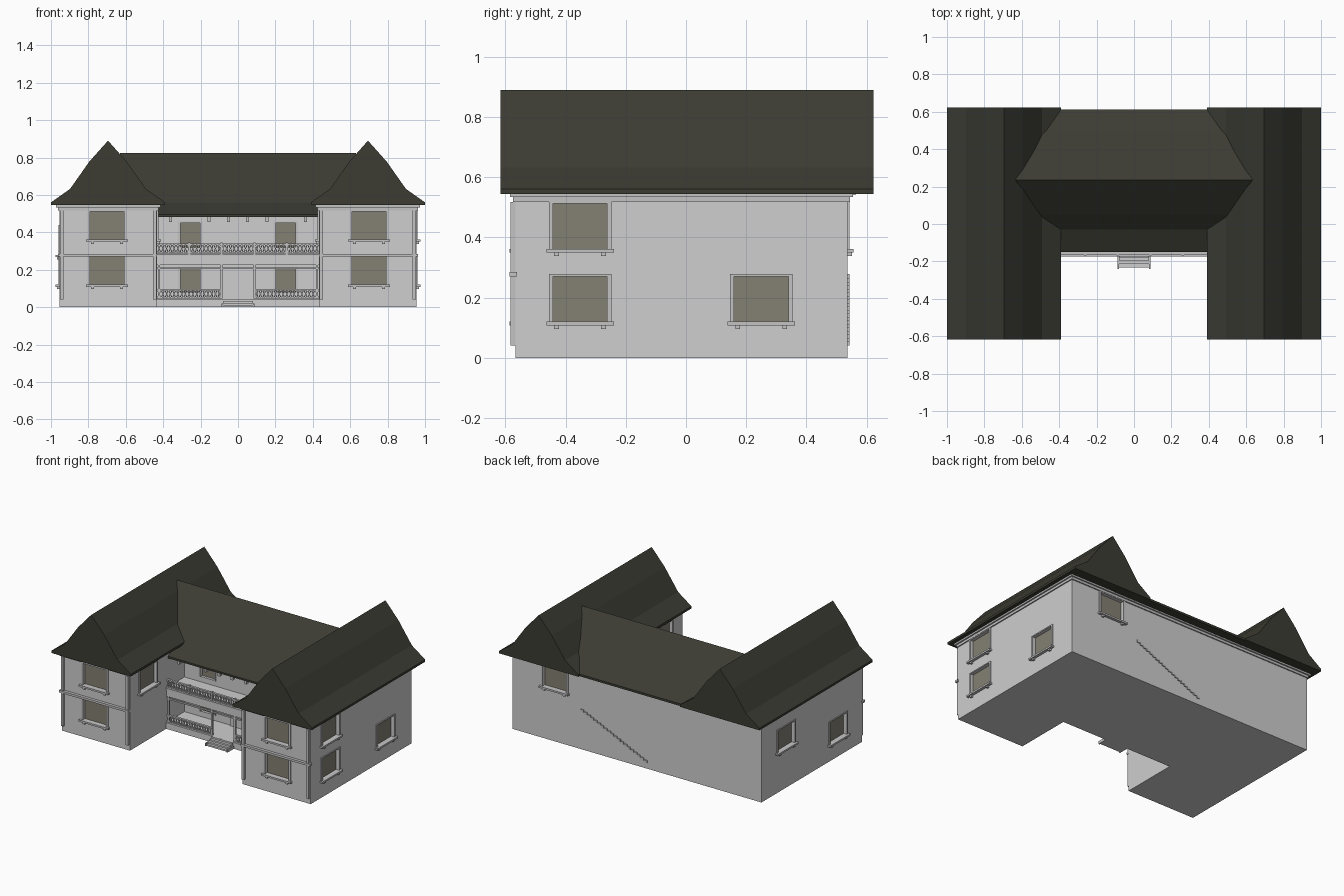
import bpy, bmesh, math
from mathutils import Matrix, Vector

if "Cube" in bpy.data.objects:
    bpy.data.objects.remove(bpy.data.objects["Cube"])


def mat(name, c):
    m = bpy.data.materials.new(name)
    m.diffuse_color = (*c, 1)
    m.use_nodes = True
    m.node_tree.nodes["Principled BSDF"].inputs["Base Color"].default_value = m.diffuse_color
    return m


WALL = mat("pale wall", (0.62, 0.62, 0.62))
TRIM = mat("grey trim", (0.55, 0.55, 0.55))
ROOF = mat("dark olive roof", (0.045, 0.045, 0.034))
GLASS = mat("window glass", (0.23, 0.215, 0.17))

parts = {}


def box(part, m, x0, x1, y0, y1, z0, z1, frame=Matrix()):
    """Add a box to the named part."""
    bm = parts.setdefault(part, (bmesh.new(), m))[0]
    t = frame @ Matrix.Translation(((x0 + x1) / 2, (y0 + y1) / 2, (z0 + z1) / 2))
    bmesh.ops.create_cube(bm, size=1, matrix=t @ Matrix.Diagonal((x1 - x0, y1 - y0, z1 - z0, 1)))


def make(name, bm, m):
    bmesh.ops.recalc_face_normals(bm, faces=bm.faces)
    me = bpy.data.meshes.new(name)
    bm.to_mesh(me)
    bm.free()
    me.materials.append(m)
    ob = bpy.data.objects.new(name, me)
    bpy.context.collection.objects.link(ob)
    return ob


def extrude(name, pts, d, m):
    """Closed outline of 3D points pushed along d."""
    bm = bmesh.new()
    f = bm.faces.new([bm.verts.new(p) for p in pts])
    r = bmesh.ops.extrude_face_region(bm, geom=[f])
    bmesh.ops.translate(bm, vec=d, verts=[v for v in r["geom"] if isinstance(v, bmesh.types.BMVert)])
    return make(name, bm, m)


def window(x, y, zc, turn, w=0.18, h=0.15, sill=True):
    """Recessed window with frame, sill and brackets; local -y faces outward."""
    f = Matrix.Translation((x, y, zc)) @ Matrix.Rotation(math.radians(turn), 4, 'Z')
    a, b = w / 2, h / 2
    box("window_cutter", WALL, -a, a, -0.05, 0.022, -b, b, f)
    box("window_glass", GLASS, -a, a, 0.018, 0.024, -b, b, f)
    for s in (-1, 1):
        x0, x1 = sorted((s * a, s * (a + 0.014)))
        box("window_frames", TRIM, x0, x1, -0.006, 0.004, -b, b + 0.008, f)
    box("window_frames", TRIM, -a - 0.014, a + 0.014, -0.006, 0.004, b, b + 0.008, f)
    if sill:
        box("window_sills", TRIM, -a - 0.022, a + 0.022, -0.02, 0.004, -b - 0.012, -b, f)
        for s in (-1, 1):
            cx = s * (a - 0.012)
            box("sill_brackets", TRIM, cx - 0.008, cx + 0.008, -0.014, 0.002, -b - 0.024, -b - 0.012, f)


# House body: U-shaped footprint
XO, XI, YF, YB, YM = 0.955, 0.432, -0.567, 0.537, 0.03
foot = [(-XO, YF), (-XI, YF), (-XI, YM), (XI, YM), (XI, YF), (XO, YF), (XO, YB), (-XO, YB)]
body = extrude("house_walls", [(x, y, 0) for x, y in foot], Vector((0, 0, 0.55)), WALL)

# Windows
for s in (-1, 1):
    for z in (0.195, 0.437):
        window(s * 0.7, YF, z, 0)
        window(s * 0.255, YM, z - 0.05 if z < 0.3 else 0.385, 0, 0.105, 0.13, False)
    window(s * XI, -0.37, 0.437, -90 * s)
for y, z in ((-0.352, 0.195), (-0.352, 0.437), (0.25, 0.195)):
    window(XO, y, z, 90)
window(-XO, -0.3, 0.195, -90)
window(-XO, 0.27, 0.355, -90)
window(0.63, YB, 0.437, 180)

# Wing roofs: bell-curved gable profile
half = [(0.305, 0.545), (0.305, 0.56), (0.203, 0.632), (0.1, 0.778)]
prof = half + [(0, 0.89)] + [(-x, z) for x, z in reversed(half)]
for s, n in ((-1, "left"), (1, "right")):
    extrude(n + "_wing_roof", [(s * 0.695 + x, -0.617, z) for x, z in prof], Vector((0, 1.24, 0)), ROOF)

# Central roof
main = [(-0.15, 0.482), (-0.15, 0.495), (-0.03, 0.56), (0.05, 0.645), (0.235, 0.825),
        (0.4, 0.685), (0.5, 0.615), (0.612, 0.56), (0.612, 0.545), (0.03, 0.525)]
extrude("central_roof", [(-0.632, y, z) for y, z in main], Vector((1.264, 0, 0)), ROOF)

for s in (-1, 1):
    def sx(a, b):
        return sorted((s * a, s * b))
    # Cornice under the eaves, belt course and corner strips
    for z0, z1, o in ((0.518, 0.534, 0.008), (0.534, 0.547, 0.018)):
        box("cornice", TRIM, *sx(XI - o, XO + o), YF - o, YB + o, z0, z1)
    box("belt_course", TRIM, *sx(XI, XO + 0.008), YF - 0.02, YF + 0.005, 0.27, 0.285)
    for a in (XI + 0.004, XO - 0.022):
        for z0, z1 in ((0.04, 0.27), (0.285, 0.518)):
            box("corner_strips", TRIM, *sx(a, a + 0.018), YF - 0.016, YF + 0.005, z0, z1)
    # Porch columns and their lintel
    for x in (0.088, 0.422):
        box("porch_columns", TRIM, *sx(x - 0.006, x + 0.006), -0.164, -0.152, 0.045, 0.225)
    # Little brackets below the central eave
    for x in (0.05, 0.155, 0.36):
        box("eave_brackets", TRIM, *sx(x - 0.008, x + 0.008), -0.14, -0.115, 0.455, 0.484)
box("cornice", TRIM, -XI, XI, YB - 0.01, YB + 0.008, 0.518, 0.534)
box("cornice", TRIM, -XI, XI, YB - 0.01, YB + 0.018, 0.534, 0.549)

# Porch base, balcony slab and door
box("porch_base", WALL, -XI, XI, -0.17, YM + 0.01, 0, 0.043)
box("balcony_slab", WALL, -XI, XI, -0.168, YM + 0.01, 0.225, 0.283)
box("balcony_moulding", TRIM, -XI, XI, -0.174, -0.16, 0.275, 0.285)
box("porch_lintel", TRIM, -XI, XI, -0.163, -0.153, 0.203, 0.213)
box("door", WALL, -0.075, 0.075, YM - 0.008, YM + 0.005, 0.043, 0.2)

# Entrance steps with side cheeks
for i in range(4):
    box("entrance_steps", WALL, -0.08, 0.08, -0.232 + i * 0.018, -0.165, 0, 0.0107 * (i + 1))
for s in (-1, 1):
    box("step_cheeks", TRIM, s * 0.083 - 0.004, s * 0.083 + 0.004, -0.24, -0.168, 0, 0.02)


def railing(x0, x1, z, h):
    """Handrails with crossed lattice between them."""
    y = -0.158
    box("railings", TRIM, x0, x1, y - 0.008, y + 0.008, z + h - 0.008, z + h)
    box("railings", TRIM, x0, x1, y - 0.005, y + 0.005, z + 0.004, z + 0.01)
    n = round((x1 - x0) / 0.02)
    mid = z + (h + 0.002) / 2
    for i in range(n):
        cx = x0 + (i + 0.5) * (x1 - x0) / n
        for a in (-1, 1):
            f = Matrix.Translation((cx, y, mid)) @ Matrix.Rotation(a * 0.4, 4, 'Y')
            box("railing_lattice", TRIM, -0.0025, 0.0025, -0.003, 0.003, -h * 0.45, h * 0.45, f)


railing(-XI, -0.09, 0.043, 0.053)
railing(0.09, XI, 0.043, 0.053)
railing(-XI, XI, 0.283, 0.058)
for x in (-0.26, -0.088, 0.088, 0.26):
    box("railing_posts", TRIM, x - 0.006, x + 0.006, -0.168, -0.15, 0.283, 0.346)

# Stepped string on the back wall
for i in range(20):
    x, z = 0.42 - i * 0.0255, 0.275 - i * 0.0116
    box("back_stair_string", TRIM, x - 0.015, x + 0.008, YB - 0.005, YB + 0.006, z - 0.013, z + 0.004)

obs = {n: make(n, bm, m) for n, (bm, m) in parts.items()}

# Cut the window recesses
cutter = obs["window_cutter"]
cutter.hide_render = True
cutter.hide_set(True)
mod = body.modifiers.new("window_recesses", 'BOOLEAN')
mod.operation = 'DIFFERENCE'
mod.solver = 'EXACT'
mod.object = cutter
